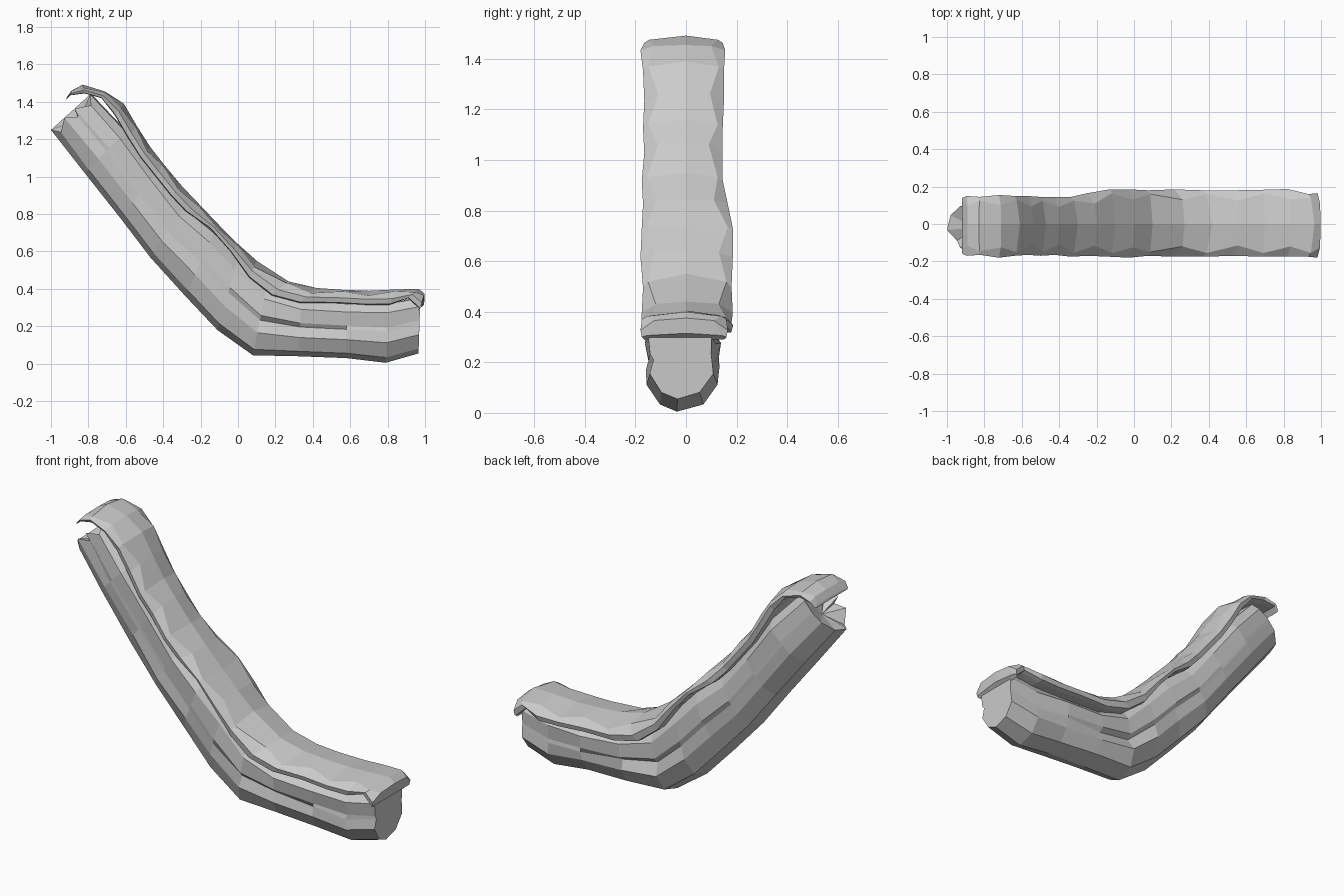
import bpy, bmesh, random
from mathutils import Vector

random.seed(4)


def loft(name, rings, caps):
    """Skin closed rings of points; each cap is a fan to the given centre point."""
    bm = bmesh.new()
    vs = [[bm.verts.new(p) for p in r] for r in rings]
    n = len(vs[0])
    for a, b in zip(vs, vs[1:]):
        for i in range(n):
            j = (i + 1) % n
            bm.faces.new((a[i], a[j], b[j], b[i]))
    for ring, centre in zip((vs[0], vs[-1]), caps):
        c = bm.verts.new(centre)
        for i in range(n):
            bm.faces.new((ring[i], ring[(i + 1) % n], c))
    bmesh.ops.recalc_face_normals(bm, faces=bm.faces[:])
    me = bpy.data.meshes.new(name)
    bm.to_mesh(me)
    bm.free()
    ob = bpy.data.objects.new(name, me)
    bpy.context.collection.objects.link(ob)
    return ob


# Bent log: bottom x,z / top x,z / half width
log = [(-1.0, 1.25, -.79, 1.44, .11), (-.82, 1.02, -.60, 1.24, .135),
       (-.63, .78, -.44, 1.02, .14), (-.47, .57, -.29, .83, .135),
       (-.28, .36, -.13, .70, .14), (-.11, .18, 0, .56, .14),
       (.08, .045, .15, .40, .14), (.32, .04, .34, .335, .135),
       (.58, .03, .58, .32, .14), (.79, .005, .80, .32, .14),
       (.965, .055, .975, .35, .125)]
half = [(.09, .62), (.34, .95), (.53, 1), (.60, 1), (.85, 1.02), (1.0, .75)]
rings = []
for k, (bx, bz, tx, tz, w) in enumerate(log):
    b, t = Vector((bx, 0, bz)), Vector((tx, 0, tz))
    section = [(0, -.15)] + [(u, -v) for u, v in half] + [(1.02, 0)] + [(u, v) for u, v in reversed(half)]
    ring = []
    for i, (u, v) in enumerate(section):
        # bark crack near the bend
        if i in (3, 11) and k in (6, 7):
            v *= .78
        p = b.lerp(t, u)
        p.y = -.015 + v * w
        if 0 < u < 1:
            p.y += random.uniform(-.012, .012)
        # splintered upper end
        if k == 0 and 0 < i < 7:
            p += Vector((.035, 0, -.03)) * (i % 2)
        ring.append(p)
    rings.append(ring)
loft("log", rings, [(-.85, -.02, 1.30), (.97, -.01, .20)])

# Snow cap: top x,z / lower edge x,z / front y / back y
snow = [(-.915, 1.425, -.92, 1.41, -.16, .14), (-.89, 1.46, -.895, 1.435, -.17, .15),
        (-.83, 1.492, -.82, 1.445, -.165, .145), (-.71, 1.455, -.73, 1.42, -.18, .155),
        (-.61, 1.39, -.66, 1.33, -.17, .15), (-.54, 1.27, -.59, 1.21, -.165, .15),
        (-.47, 1.16, -.52, 1.10, -.17, .145), (-.4, 1.07, -.44, 1.0, -.165, .145),
        (-.3, .95, -.36, .90, -.175, .145), (-.2, .845, -.28, .815, -.17, .165),
        (-.1, .74, -.15, .725, -.175, .185), (0, .64, -.04, .60, -.18, .185),
        (.1, .55, .06, .46, -.17, .18), (.27, .44, .18, .365, -.175, .185),
        (.42, .405, .33, .325, -.175, .18), (.56, .395, .52, .325, -.17, .18),
        (.70, .39, .68, .315, -.175, .183), (.84, .397, .81, .315, -.175, .187),
        (.965, .40, .91, .35, -.175, .16), (.998, .375, .97, .295, -.18, .165),
        (.995, .315, .965, .29, -.175, .16)]
rings = []
for k, (tx, tz, bx, bz, y0, y1) in enumerate(snow):
    t, b = Vector((tx, 0, tz)), Vector((bx, 0, bz))
    inset = .055 if k % 2 else .02      # zigzag shoulder facets
    drop = .12 if k % 2 else .35
    section = [(1, y0 + .04), (.95, y0 + .008), (.6, y0), (drop, y0 + inset), (0, 0),
               (drop, y1 - inset), (.6, y1), (.95, y1 - .008), (1, y1 - .04), (.9, 0)]
    ring = []
    for u, y in section:
        p = t.lerp(b, u)
        p.y = y
        ring.append(p)
    rings.append(ring)
loft("snow_cap", rings, [(-.918, -.01, 1.417), (.975, -.01, .30)])
